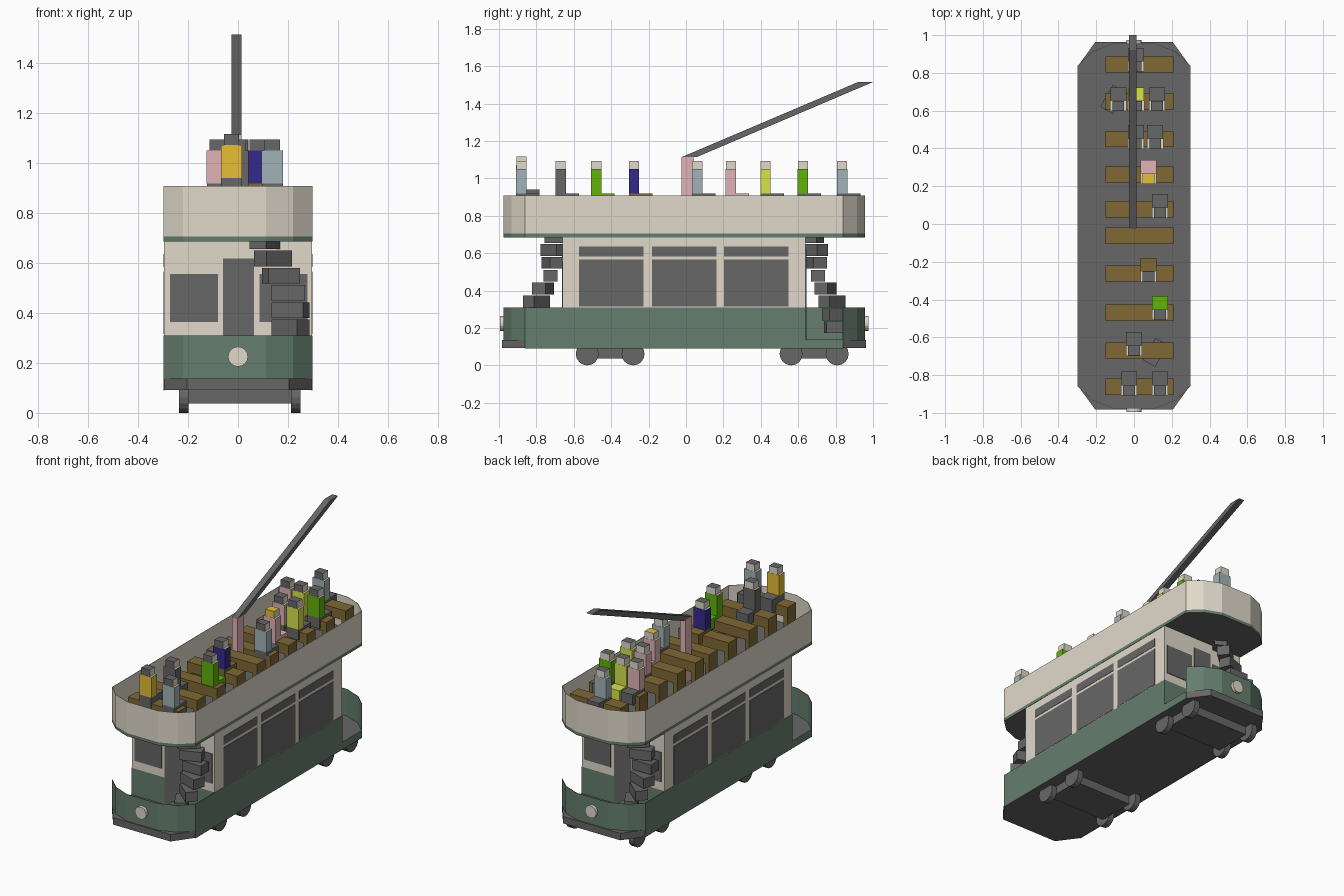
import bpy, bmesh, math
from mathutils import Matrix, Vector

if "Cube" in bpy.data.objects:
    bpy.data.objects.remove(bpy.data.objects["Cube"])

YC = -0.01  # the body is point-symmetric about this y


def material(name, r, g, b):
    m = bpy.data.materials.new(name)
    m.diffuse_color = (r, g, b, 1)
    m.use_nodes = True
    m.node_tree.nodes["Principled BSDF"].inputs["Base Color"].default_value = m.diffuse_color
    return m


GREEN = material("body_green", .13, .21, .155)
CREAM = material("cream", .75, .70, .595)
GREY = material("dark_grey", .135, .135, .135)
BROWN = material("bench_brown", .215, .14, .036)
YELLOW = material("yellow", .78, .52, .035)
LEAF = material("leaf_green", .12, .45, .003)
NAVY = material("navy", .035, .022, .26)
PALE = material("pale_blue", .36, .45, .47)
PINK = material("pink", .75, .45, .47)
LIME = material("lime", .68, .78, .07)


def finish(bm, name, mats, rule=None):
    bmesh.ops.recalc_face_normals(bm, faces=bm.faces)
    if rule:
        for f in bm.faces:
            f.material_index = rule(f.normal)
    me = bpy.data.meshes.new(name)
    bm.to_mesh(me)
    bm.free()
    for m in mats:
        me.materials.append(m)
    ob = bpy.data.objects.new(name, me)
    bpy.context.collection.objects.link(ob)
    return ob


def box(name, x, y, z, mats, rule=None, turned=None):
    """Box from (min, max) ranges, optionally turned or sheared about its centre."""
    bm = bmesh.new()
    bmesh.ops.create_cube(bm, size=1)
    c = Vector(((x[0] + x[1]) / 2, (y[0] + y[1]) / 2, (z[0] + z[1]) / 2))
    size = (x[1] - x[0], y[1] - y[0], z[1] - z[0], 1)
    bm.transform(Matrix.Translation(c) @ (turned or Matrix()) @ Matrix.Diagonal(size))
    return finish(bm, name, mats if isinstance(mats, list) else [mats], rule)


def cylinder(name, centre, r, depth, axis, mat, sides=16):
    bm = bmesh.new()
    bmesh.ops.create_cone(bm, cap_ends=True, segments=sides, radius1=r, radius2=r, depth=depth)
    bm.transform(Matrix.Translation(centre) @ Matrix.Rotation(math.pi / 2, 4, axis))
    return finish(bm, name, [mat])


def prism(name, pts, z0, z1, mats, rule=None):
    bm = bmesh.new()
    f = bm.faces.new([bm.verts.new((x, y, z0)) for x, y in pts])
    up = bmesh.ops.extrude_face_region(bm, geom=[f])["geom"]
    bmesh.ops.translate(bm, verts=[v for v in up if isinstance(v, bmesh.types.BMVert)],
                        vec=(0, 0, z1 - z0))
    return finish(bm, name, mats, rule)


def wall(name, pts, z0, z1, mat, closed):
    """Thin upright wall following a plan outline."""
    bm = bmesh.new()
    cols = []
    for x, y in pts:
        xi, yi = x * .992, YC + (y - YC) * .9975
        cols.append([bm.verts.new(p) for p in ((x, y, z0), (x, y, z1), (xi, yi, z1), (xi, yi, z0))])
    n = len(cols)
    for i in range(n if closed else n - 1):
        a, b = cols[i], cols[(i + 1) % n]
        for k in range(4):
            bm.faces.new((a[k], b[k], b[(k + 1) % 4], a[(k + 1) % 4]))
    if not closed:
        bm.faces.new(cols[0])
        bm.faces.new(cols[-1])
    return finish(bm, name, [mat])


def turn(p, s):
    """s = 1 keeps a front-end point, s = -1 gives the matching rear-end point."""
    return (s * p[0], YC + s * (p[1] - YC))


def span(a, b):
    return (min(a, b), max(a, b))


# Plan outlines
END = [(-.298, -.86), (-.22, -.933), (-.112, -.976), (.112, -.976), (.22, -.933), (.298, -.86)]
OUTLINE = [turn(p, s) for s in (1, -1) for p in END]
FLOOR = [turn(p, s) for s in (1, -1) for p in [(-.297, -.856), (-.205, -.983), (.205, -.983), (.297, -.856)]]

# Underframe, saloon and upper deck
prism("underframe", FLOOR, .092, .137, [GREY])
box("saloon_lower", (-.295, .295), (-.66, .64), (.13, .31), GREEN)
box("saloon_upper", (-.296, .296), (-.66, .64), (.31, .69), CREAM)
prism("upper_deck", OUTLINE, .685, .705, [GREEN, GREY], lambda n: int(abs(n.z) > .5))
wall("deck_balustrade", OUTLINE, .705, .908, CREAM, True)

# Centres of the winding stair treads, bottom to top
TREADS = [(.12, -.83), (.175, -.825), (.21, -.80), (.21, -.765),
          (.202, -.725), (.173, -.715), (.14, -.707), (.112, -.68)]

for s in (1, -1):
    end = "front" if s == 1 else "rear"
    # Side panel with a low sill at the entrance
    side = "right" if s == 1 else "left"
    xs = span(s * .294, s * .298)
    box(side + "_panel", xs, span(turn((0, -.86), s)[1], turn((0, .64), s)[1]), (.09, .31), GREEN)
    box(side + "_sill", xs, span(turn((0, .64), s)[1], turn((0, .84), s)[1]), (.09, .139), GREEN)
    # Curved dash and headlight
    wall(end + "_dash", [turn(p, s) for p in END], .135, .31, GREEN, False)
    cylinder(end + "_headlight", (0, turn((0, -.982), s)[1], .225), .04, .025, "X", CREAM)
    # Side windows
    for i, y in enumerate((-.4, -.01, .375)):
        for z in ((.315, .565), (.583, .636)):
            box(f"{side}_window_{i}", span(s * .293, s * .298), (y - .173, y + .173), z, GREY)
    # Bulkhead windows and door
    ys = span(turn((0, -.659), s)[1], turn((0, -.664), s)[1])
    for x in (-.177, .183):
        box(end + "_window", (x - .096, x + .096), ys, (.363, .555), GREY)
    box(end + "_door", (-.06, .065), ys, (.137, .617), GREY)
    # Winding stair
    for i, p in enumerate(TREADS):
        x, y = turn(p, s)
        z = .172 + .069 * i
        box(f"{end}_step_{i}", (x - .067, x + .067), (y - .038, y + .038), (z, z + .063), GREY,
            turned=Matrix.Rotation(math.radians(-80 + 20 * i), 4, "Z"))
    # Bogie
    axles = (-.528, -.283) if s == 1 else (.562, .808)
    box(end + "_bogie", (-.2, .214), axles, (.038, .1), GREY)
    for y in axles:
        for x in (-.218, .232):
            cylinder(end + "_wheel", (x, y, .0615), .0615, .038, "Y", GREY)

# Trolley mast and the sheared pole
box("trolley_mast", (-.026, .014), (-.025, .04), (.7, 1.115), PINK)
shear = Matrix.Identity(4)
shear[1][2] = .94 / .4
box("trolley_pole", (-.026, .014), (.45, .53), (1.115, 1.515), GREY, turned=shear)

# Benches: a seat slab on two end supports
for i, y in enumerate((-.862, -.67, -.47, -.262, -.062, .078, .262, .45, .65, .844)):
    ys = (y - .043, y + .043)
    box(f"bench_seat_{i}", (-.152, .208), ys, (.835, .9), BROWN)
    for x in (-.152, .178):
        box(f"bench_support_{i}", (x, x + .03), ys, (.704, .835), BROWN)

# Passengers: x, y, coat, lap, hair, extra height
PEOPLE = [
    (.138, -.88, PALE, GREY, GREY, 0), (-.026, -.88, YELLOW, GREY, GREY, .022),
    (0, -.67, GREY, GREY, GREY, 0), (.138, -.48, LEAF, LEAF, GREY, 0),
    (.077, -.278, NAVY, BROWN, GREY, 0), (.138, .06, PALE, GREY, GREY, 0),
    (.077, .24, PINK, PINK, YELLOW, 0), (.112, .425, LIME, GREY, GREY, 0),
    (.01, .425, PINK, GREY, GREY, 0), (.122, .625, LEAF, GREY, GREY, 0),
    (.012, .625, LIME, LIME, GREY, 0), (-.083, .625, PINK, GREY, GREY, 0),
    (.01, .835, PALE, GREY, GREY, 0),
]
for x, y, coat, lap, hair, h in PEOPLE:
    seat = .918 + h
    # the coat has a cream collar on its top face
    box("passenger_torso", (x - .043, x + .043), (y - .028, y + .028), (seat, 1.05 + h),
        [coat, CREAM], lambda n: int(n.z > .5))
    box("passenger_lap", (x - .042, x + .042), (y - .028, y + .098), (.85, seat), lap)
    # hair covers the top and back of the head
    box("passenger_head", (x - .031, x + .031), (y - .027, y + .027), (1.05 + h, 1.094 + h),
        [CREAM, hair], lambda n: int(n.z > .5 or n.y < -.5))
